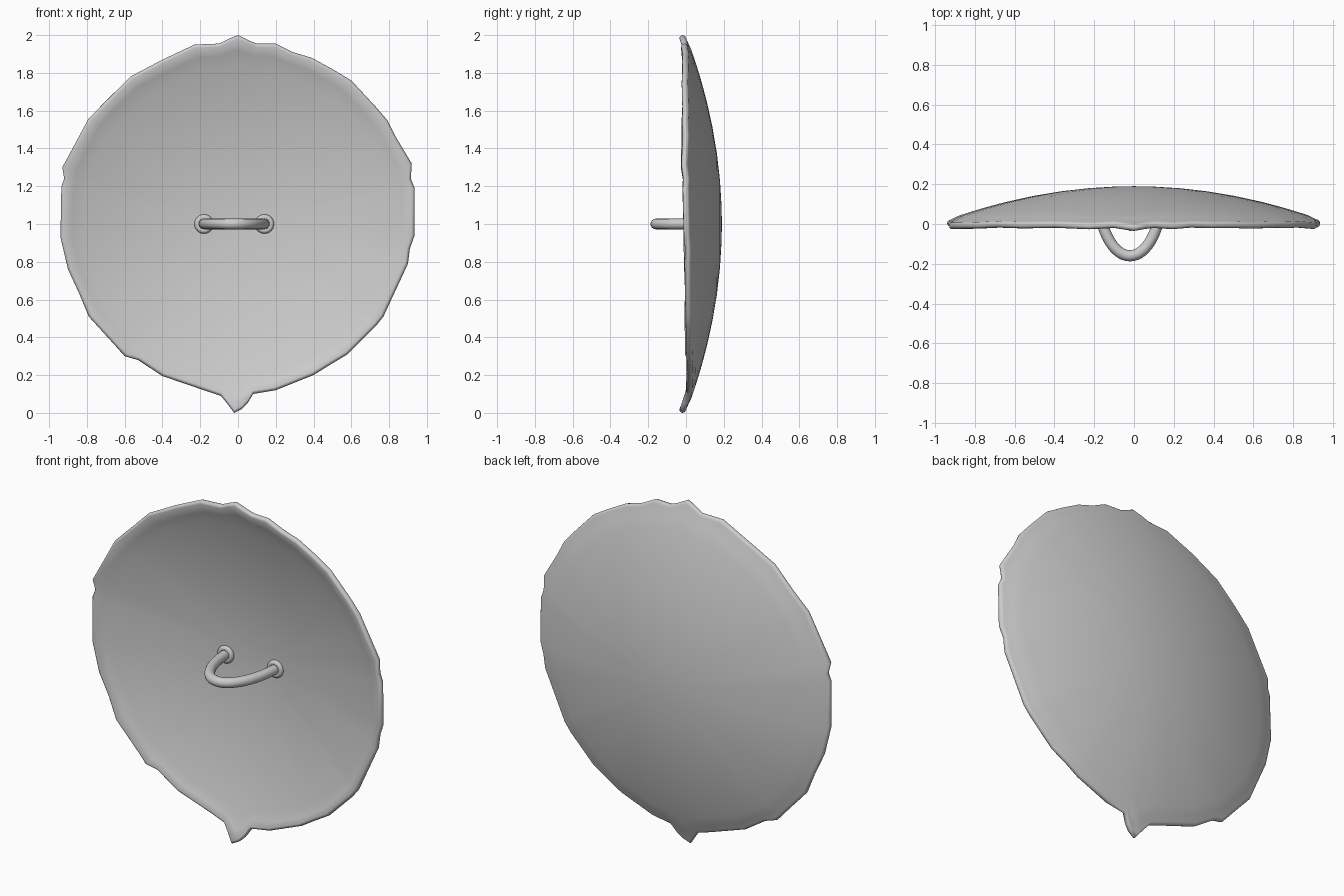
import bpy, bmesh, math
from mathutils import Vector

cube = bpy.data.objects.get("Cube")
if cube:
    bpy.data.objects.remove(cube, do_unlink=True)

# One plain grey metal for every part
metal = bpy.data.materials.new("grey_metal")
metal.use_nodes = True
colour = (0.6, 0.6, 0.6, 1)
metal.diffuse_color = colour
metal.node_tree.nodes["Principled BSDF"].inputs["Base Color"].default_value = colour

# Ragged rim outline, clockwise from the top tab, as x and height in hundredths
OUTLINE = [
    (0, 200), (6, 197), (10, 195.5), (20, 195.5), (29, 191), (39, 188), (50, 182),
    (60, 176), (73, 162), (79, 155), (83, 147), (92, 132), (91.5, 124), (93.5, 119),
    (93.5, 94), (91, 87), (90, 79), (77, 51), (73, 46), (58, 31), (48, 25), (40, 20),
    (20, 12), (8, 10), (5, 5), (2, 2), (-2, 0), (-5, 4), (-9, 9), (-18, 12), (-40, 19.5),
    (-53, 28), (-60, 30), (-64, 34.5), (-79, 51), (-84, 63), (-90, 76), (-94, 93),
    (-93.5, 120), (-92, 124), (-93, 130), (-79, 156), (-69, 166), (-57, 178), (-40, 187),
    (-23, 195), (-10, 195.5), (-5, 198),
]
RIM = [Vector((x / 100, z / 100 - 1)) for x, z in OUTLINE]
ROUND_RADIUS = 0.93
THICKNESS = 0.035
DEPTH = 0.19


def dome(radius):
    """Depth of the outer skin at a distance from the middle."""
    return DEPTH * (1 - radius * radius)


def finish(bm, name, angle):
    bmesh.ops.recalc_face_normals(bm, faces=bm.faces)
    mesh = bpy.data.meshes.new(name)
    bm.to_mesh(mesh)
    bm.free()
    mesh.materials.append(metal)
    obj = bpy.data.objects.new(name, mesh)
    bpy.context.collection.objects.link(obj)
    bpy.ops.object.select_all(action='DESELECT')
    obj.select_set(True)
    bpy.context.view_layer.objects.active = obj
    bpy.ops.object.shade_smooth_by_angle(angle=math.radians(angle))
    return obj


def bridge(bm, first, second):
    count = len(first)
    for i in range(count):
        j = (i + 1) % count
        bm.faces.new((first[i], first[j], second[j], second[i]))


# Dished plate: outer skin, rounded lip, then inner skin
def build_plate():
    bm = bmesh.new()

    def ring(scale, inward, inset=0):
        verts = []
        for p in RIM:
            full = p.length
            blend = scale ** 6
            radius = scale * (ROUND_RADIUS * (1 - blend) + full * blend) - inset
            q = p.normalized() * radius
            verts.append(bm.verts.new((q.x, dome(radius + inset) - inward, q.y + 1)))
        return verts

    steps = [0.1, 0.25, 0.4, 0.55, 0.7, 0.8, 0.88, 0.94]
    rings = [ring(s, 0) for s in steps]
    # Half-round lip
    for k in range(7):
        turn = math.pi * k / 6
        rings.append(ring(1, THICKNESS * (1 - math.cos(turn)) / 2,
                          THICKNESS / 2 * (1 - math.sin(turn))))
    rings += [ring(s, THICKNESS) for s in reversed(steps)]
    for a, b in zip(rings, rings[1:]):
        bridge(bm, a, b)
    # Close both middles with a fan
    for edge, y in ((rings[0], DEPTH), (rings[-1], DEPTH - THICKNESS)):
        hub = bm.verts.new((0, y, 1))
        for i, v in enumerate(edge):
            bm.faces.new((hub, v, edge[(i + 1) % len(edge)]))
    return finish(bm, "shield_plate", 60)


# Curved grip: a round tube swept along half an ellipse
GRIP_X, GRIP_HALF, FOOT_Y, REACH = -0.02, 0.16, 0.16, 0.32


def build_grip():
    bm = bmesh.new()
    radius, spans, sides = 0.028, 32, 16
    previous = None
    for i in range(spans + 1):
        a = math.pi * i / spans
        centre = Vector((GRIP_X + GRIP_HALF * math.cos(a), FOOT_Y - REACH * math.sin(a), 1))
        across = Vector((REACH * math.cos(a), -GRIP_HALF * math.sin(a), 0)).normalized()
        loop = []
        for k in range(sides):
            t = math.tau * k / sides
            offset = across * math.cos(t) + Vector((0, 0, math.sin(t)))
            loop.append(bm.verts.new(centre + offset * radius))
        if previous:
            bridge(bm, previous, loop)
        else:
            bm.faces.new(loop)
        previous = loop
    bm.faces.new(previous)
    return finish(bm, "hand_grip", 50)


# Rounded collar where each end of the grip meets the plate
def build_collar(name, side):
    x = GRIP_X + side * GRIP_HALF
    bpy.ops.mesh.primitive_torus_add(
        major_radius=0.035, minor_radius=0.016, major_segments=24, minor_segments=10,
        location=(x, dome(abs(x)) - THICKNESS - 0.004, 1), rotation=(math.pi / 2, 0, 0))
    collar = bpy.context.object
    collar.name = name
    collar.data.materials.append(metal)
    bpy.ops.object.shade_smooth_by_angle(angle=math.radians(60))


build_plate()
build_grip()
build_collar("left_collar", 1)
build_collar("right_collar", -1)
